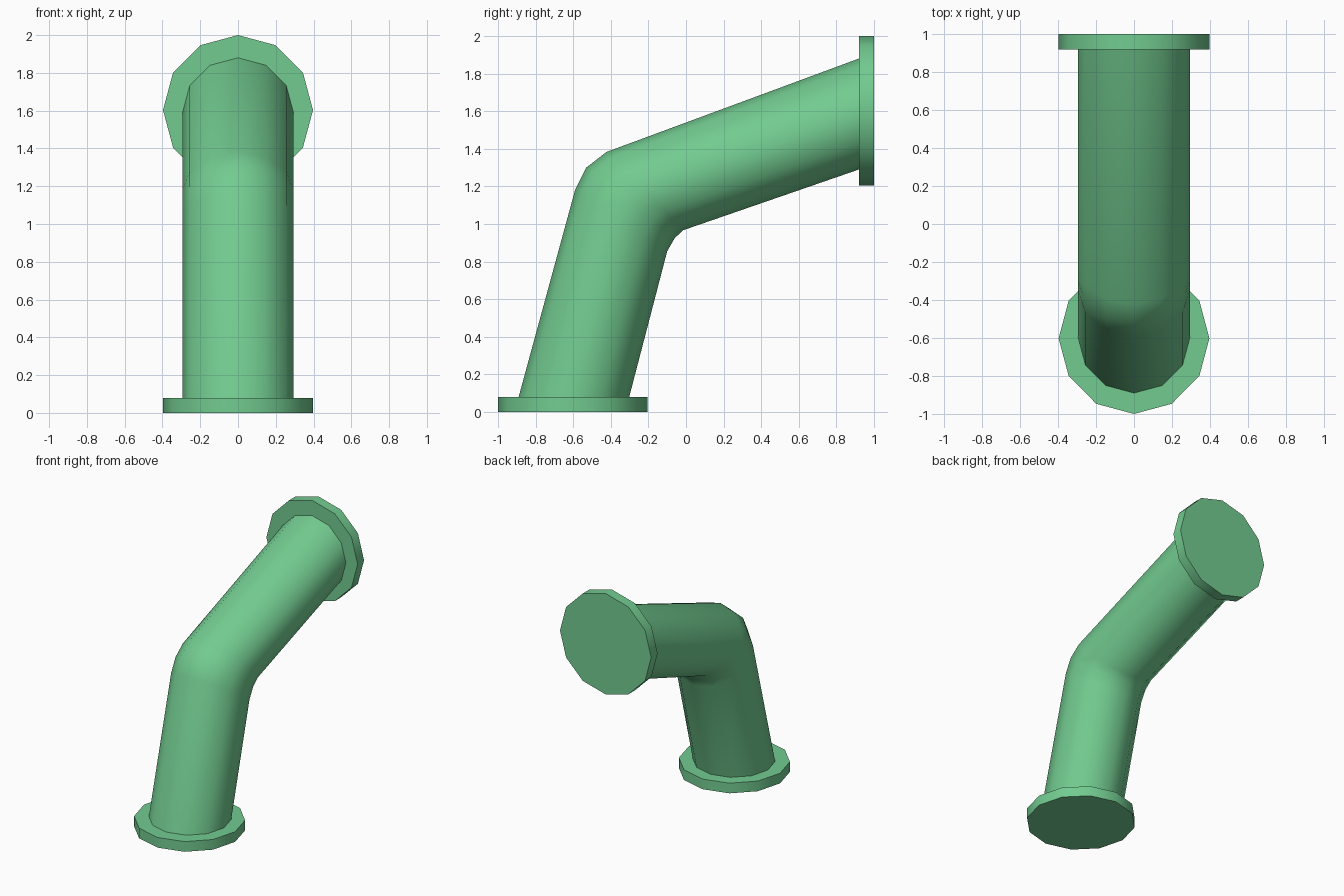
import bpy, bmesh, math
from mathutils import Vector

if "Cube" in bpy.data.objects:
    bpy.data.objects.remove(bpy.data.objects["Cube"])

SIDES = 12
FLANGE_R, PIPE_R = 0.397, 0.295

# Cross-sections along the bend: (outer y, z), (inner y, z), half width in x
rings = [
    ((-1.0, 0.0), (-0.204, 0.0), FLANGE_R),      # bottom flange
    ((-1.0, 0.08), (-0.204, 0.08), FLANGE_R),
    ((-0.89, 0.08), (-0.302, 0.08), PIPE_R),     # lower straight pipe
    ((-0.59, 1.18), (-0.10, 0.855), PIPE_R),     # elbow
    ((-0.53, 1.30), (-0.06, 0.925), PIPE_R),
    ((-0.423, 1.383), (-0.015, 0.967), PIPE_R),
    ((0.92, 1.88), (0.92, 1.29), PIPE_R),        # upper straight pipe
    ((0.92, 2.0), (0.92, 1.206), FLANGE_R),      # top flange
    ((1.0, 2.0), (1.0, 1.206), FLANGE_R),
]

# Loft the sections into one closed skin
bm = bmesh.new()
loops = []
for outer, inner, half_width in rings:
    a, b = Vector((0, *outer)), Vector((0, *inner))
    centre, up, side = (a + b) / 2, (a - b) / 2, Vector((half_width, 0, 0))
    angles = [2 * math.pi * i / SIDES for i in range(SIDES)]
    loops.append([bm.verts.new(centre + up * math.cos(t) + side * math.sin(t))
                  for t in angles])
for lo, hi in zip(loops, loops[1:]):
    for i in range(SIDES):
        j = (i + 1) % SIDES
        bm.faces.new((lo[i], lo[j], hi[j], hi[i]))
bm.faces.new(loops[0])
bm.faces.new(loops[-1])
bmesh.ops.recalc_face_normals(bm, faces=bm.faces)

mesh = bpy.data.meshes.new("pipe_elbow")
bm.to_mesh(mesh)
bm.free()
pipe = bpy.data.objects.new("pipe_elbow", mesh)
bpy.context.collection.objects.link(pipe)

# Green paint
green = bpy.data.materials.new("green")
green.diffuse_color = (0.17, 0.60, 0.28, 1)
green.use_nodes = True
green.node_tree.nodes["Principled BSDF"].inputs["Base Color"].default_value = green.diffuse_color
mesh.materials.append(green)

# Smooth round walls, crisp flange edges
bpy.context.view_layer.objects.active = pipe
pipe.select_set(True)
bpy.ops.object.shade_smooth_by_angle(angle=math.radians(50))
